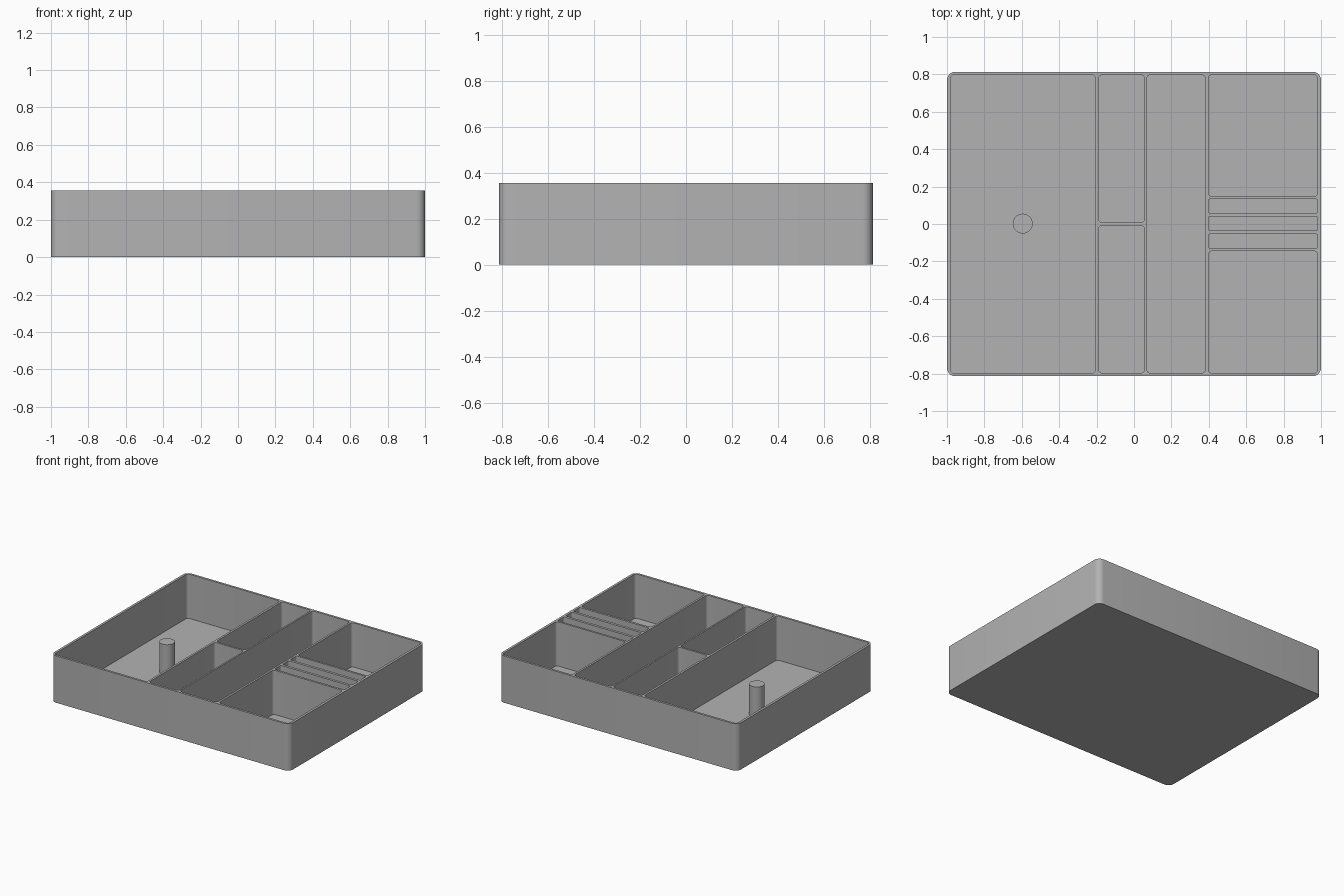
import bpy, bmesh, math

cube = bpy.data.objects.get("Cube")
if cube:
    bpy.data.objects.remove(cube)

HEIGHT, FLOOR = 0.355, 0.02

# Single matte grey
grey = bpy.data.materials.new("light grey plastic")
grey.use_nodes = True
colour = (0.45, 0.45, 0.45, 1)
grey.diffuse_color = colour
grey.node_tree.nodes["Principled BSDF"].inputs["Base Color"].default_value = colour


def rounded_loop(bm, x0, x1, y0, y1, r, z, steps=6):
    """Counter-clockwise rounded rectangle, returned as a vertex list."""
    corners = ((x1 - r, y1 - r), (x0 + r, y1 - r), (x0 + r, y0 + r), (x1 - r, y0 + r))
    verts = []
    for i, (cx, cy) in enumerate(corners):
        for s in range(steps + 1):
            a = math.pi / 2 * (i + s / steps)
            verts.append(bm.verts.new((cx + r * math.cos(a), cy + r * math.sin(a), z)))
    return verts


def bridge(bm, low, high):
    """Wall between two matching loops."""
    n = len(low)
    for i in range(n):
        j = (i + 1) % n
        bm.faces.new((low[i], low[j], high[j], high[i]))


def ring_edges(bm, loop):
    return [bm.edges.get((loop[i - 1], loop[i])) for i in range(len(loop))]


def finish(bm, name):
    bmesh.ops.recalc_face_normals(bm, faces=bm.faces)
    mesh = bpy.data.meshes.new(name)
    bm.to_mesh(mesh)
    bm.free()
    mesh.materials.append(grey)
    obj = bpy.data.objects.new(name, mesh)
    bpy.context.collection.objects.link(obj)
    bpy.ops.object.select_all(action="DESELECT")
    obj.select_set(True)
    bpy.context.view_layer.objects.active = obj
    bpy.ops.object.shade_smooth_by_angle(angle=math.radians(35))
    return obj


# Compartments: x0, x1, y0, y1
Y = 0.797
pockets = [
    (-0.982, -0.205, -Y, Y),
    (-0.189, 0.056, -Y, -0.007),
    (-0.189, 0.056, 0.008, Y),
    (0.068, 0.382, -Y, Y),
    (0.397, 0.982, -Y, -0.145),
    (0.397, 0.982, 0.148, Y),
]
# Narrow slots between the two right-hand compartments
for k in (-1, 0, 1):
    mid = 0.002 + k * 0.0935
    pockets.append((0.397, 0.982, mid - 0.037, mid + 0.037))

# Tray: outer shell, sunken pockets and one rim face around them
bm = bmesh.new()
base = rounded_loop(bm, -1, 1, -0.814, 0.814, 0.045, 0)
rim = rounded_loop(bm, -1, 1, -0.814, 0.814, 0.045, HEIGHT)
bm.faces.new(base)
bridge(bm, base, rim)
edges = ring_edges(bm, rim)
for x0, x1, y0, y1 in pockets:
    r = 0.02 if y1 - y0 > 0.1 else 0.008
    bottom = rounded_loop(bm, x0, x1, y0, y1, r, FLOOR)
    top = rounded_loop(bm, x0, x1, y0, y1, r, HEIGHT)
    bm.faces.new(bottom)
    bridge(bm, bottom, top)
    edges += ring_edges(bm, top)
bmesh.ops.triangle_fill(bm, edges=edges, use_beauty=True)
finish(bm, "compartment_tray")

# Round post standing in the large compartment
bm = bmesh.new()
bmesh.ops.create_cone(bm, cap_ends=True, segments=48, radius1=0.053, radius2=0.053, depth=0.24)
bmesh.ops.translate(bm, verts=bm.verts, vec=(-0.595, 0.002, 0.128))
finish(bm, "spool_post")
